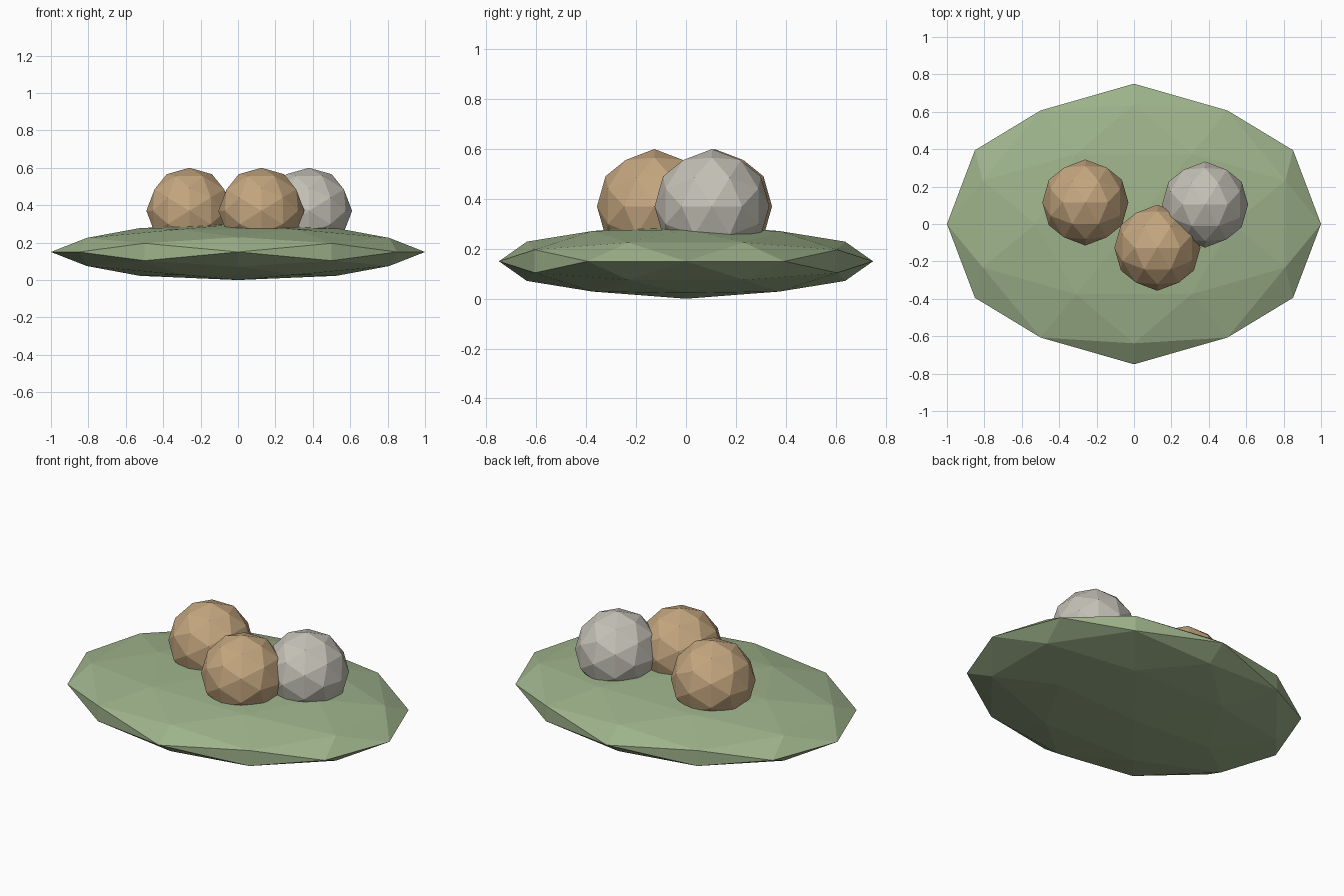
import bpy, bmesh, math
from mathutils import Matrix

if "Cube" in bpy.data.objects:
    bpy.data.objects.remove(bpy.data.objects["Cube"])


def material(name, rgb):
    lin = [((c / 255 + 0.055) / 1.055) ** 2.4 for c in rgb]
    m = bpy.data.materials.new(name)
    m.diffuse_color = (*lin, 1)
    m.use_nodes = True
    m.node_tree.nodes["Principled BSDF"].inputs["Base Color"].default_value = m.diffuse_color
    return m


SAGE = material("sage green", (158, 179, 139))
TAN = material("warm tan", (196, 166, 127))
STONE = material("pale stone", (196, 193, 182))

# turn the icosphere so that edge midpoints lie on the axes
TURN = Matrix.Rotation(-math.atan2(2, 1 + math.sqrt(5)), 4, 'Y')


def faceted_ball(name, centre, radii, mat):
    bm = bmesh.new()
    bmesh.ops.create_icosphere(bm, subdivisions=2, radius=1, matrix=TURN)
    bmesh.ops.scale(bm, vec=radii, verts=bm.verts)
    mesh = bpy.data.meshes.new(name)
    bm.to_mesh(mesh)
    bm.free()
    mesh.materials.append(mat)
    obj = bpy.data.objects.new(name, mesh)
    obj.location = centre
    bpy.context.collection.objects.link(obj)
    return obj


# flattened oval base
faceted_ball("leaf_base", (0, 0, 0.15), (1, 0.75, 0.15), SAGE)

# three balls resting in the base
R = 0.23
for name, x, y, mat in (("left_ball", -0.26, 0.115, TAN),
                        ("front_ball", 0.125, -0.127, TAN),
                        ("right_ball", 0.38, 0.104, STONE)):
    faceted_ball(name, (x, y, 0.37), (R, R, R), mat)
